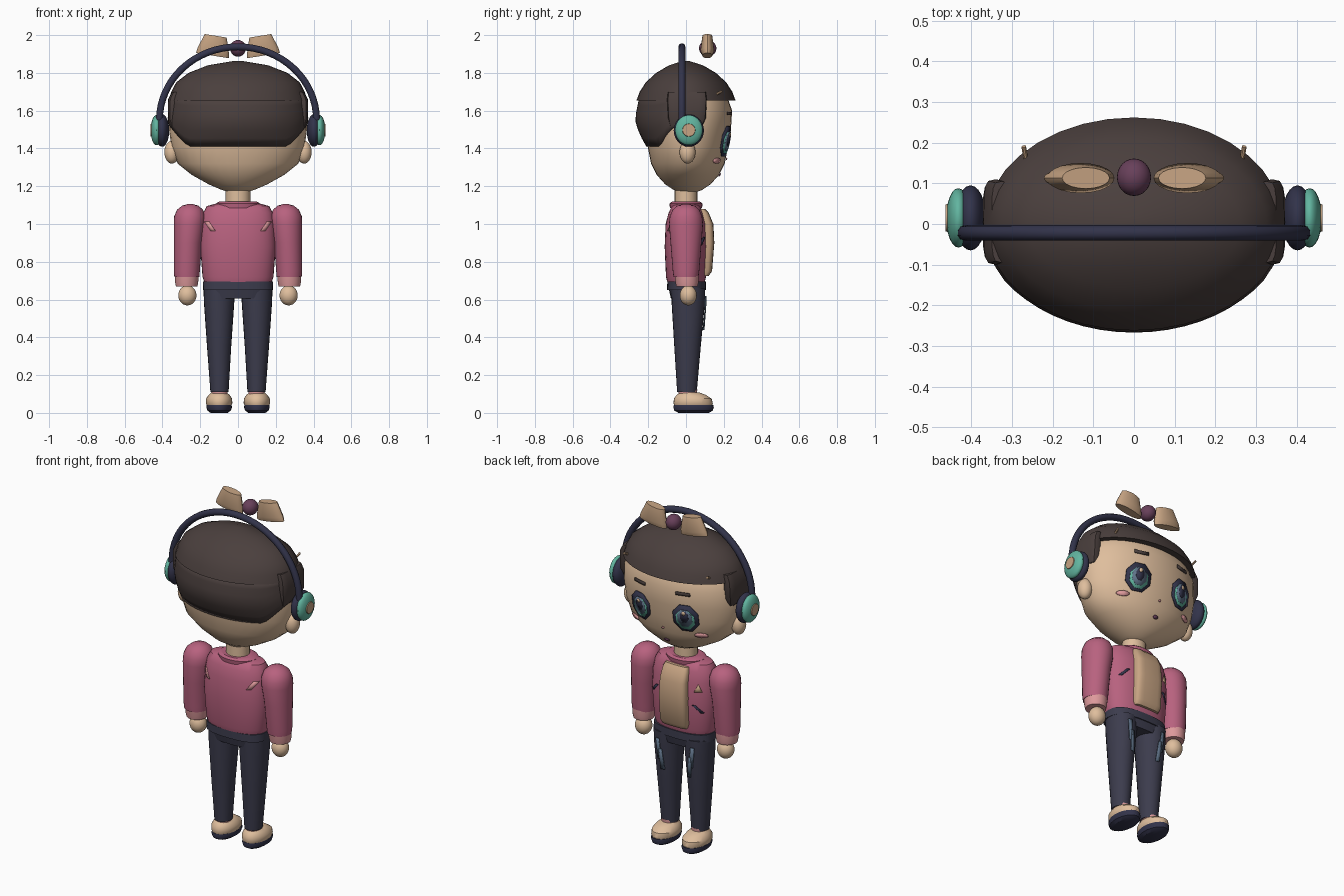
import bpy, bmesh, math
from mathutils import Vector

cube = bpy.data.objects.get("Cube")
if cube:
    bpy.data.objects.remove(cube, do_unlink=True)


def material(name, hexcode):
    lin = []
    for i in (0, 2, 4):
        c = int(hexcode[i:i + 2], 16) / 255
        lin.append(c / 12.92 if c < 0.04 else ((c + 0.055) / 1.055) ** 2.4)
    m = bpy.data.materials.new(name)
    m.use_nodes = True
    m.diffuse_color = (*lin, 1)
    m.node_tree.nodes["Principled BSDF"].inputs["Base Color"].default_value = (*lin, 1)
    return m


HAIR = material("dark brown hair", "4A3F3D")
SKIN = material("skin", "DFBE9D")
JACKET = material("rose jacket", "B8627F")
PINK = material("pale pink", "DE9A9C")
DENIM = material("navy denim", "3C3C4D")
DARK = material("dark navy", "32334A")
TEAL = material("teal", "62B5A0")
PLUM = material("plum", "68405A")
TAN = material("tan", "C7A483")
FADE = material("faded blue", "5F7288")


def finish(name, bm, mat, loc=(0, 0, 0), rot=(0, 0, 0), thick=0, offset=-1):
    me = bpy.data.meshes.new(name)
    bm.to_mesh(me)
    bm.free()
    ob = bpy.data.objects.new(name, me)
    bpy.context.collection.objects.link(ob)
    ob.location, ob.rotation_euler = loc, rot
    me.materials.append(mat)
    if thick:
        mod = ob.modifiers.new("thickness", "SOLIDIFY")
        mod.thickness, mod.offset = thick, offset
    bpy.ops.object.select_all(action="DESELECT")
    bpy.context.view_layer.objects.active = ob
    ob.select_set(True)
    bpy.ops.object.shade_smooth_by_angle(angle=math.radians(35))
    return ob


def loft(name, mat, sections, n=28, power=2, loc=(0, 0, 0), rot=(0, 0, 0)):
    """Stack (z, cx, cy, rx, ry) rings into a closed solid."""
    bm = bmesh.new()
    rings = []
    for z, cx, cy, rx, ry in sections:
        ring = []
        for i in range(n):
            a = math.tau * i / n
            c, s = math.cos(a), math.sin(a)
            x = math.copysign(abs(c) ** (2 / power), c)
            y = math.copysign(abs(s) ** (2 / power), s)
            ring.append(bm.verts.new((cx + rx * x, cy + ry * y, z)))
        rings.append(ring)
    for lo, hi in zip(rings, rings[1:]):
        for i in range(n):
            j = (i + 1) % n
            bm.faces.new((lo[i], lo[j], hi[j], hi[i]))
    bm.faces.new(rings[0][::-1])
    bm.faces.new(rings[-1])
    return finish(name, bm, mat, loc, rot)


def ball(name, mat, loc, size, u=24, v=14):
    bm = bmesh.new()
    bmesh.ops.create_uvsphere(bm, u_segments=u, v_segments=v, radius=1)
    bmesh.ops.scale(bm, vec=size, verts=bm.verts)
    return finish(name, bm, mat, loc)


def decal(name, mat, outline, surface, lift=0.005, side=1):
    """Thin plate with an (x, z) outline laid over a surface y(x, z)."""
    bm = bmesh.new()
    mid = sum((Vector(p) for p in outline), Vector((0, 0))) / len(outline)
    put = lambda p: bm.verts.new((p[0], surface(p[0], p[1]) + side * lift, p[1]))
    centre, rim = put(mid), [put(p) for p in outline]
    for a, b in zip(rim, rim[1:] + rim[:1]):
        f = bm.faces.new((centre, a, b))
        f.normal_update()
        if f.normal.y * side < 0:
            f.normal_flip()
    return finish(name, bm, mat, thick=0.006, offset=0)


def oval(cx, cz, rx, rz, n=8):
    turn = math.pi / n
    return [(cx + rx * math.cos(math.tau * i / n + turn),
             cz + rz * math.sin(math.tau * i / n + turn)) for i in range(n)]


def strip(x, z, dx, dz, w):
    """Slanted bar centred on x, z."""
    return [(x - dx - w, z - dz), (x - dx + w, z - dz), (x + dx + w, z + dz), (x + dx - w, z + dz)]


def surface_of(sections, side=1):
    def y(x, z):
        for (z0, _, _, a0, b0), (z1, c, d, a1, b1) in zip(sections, sections[1:]):
            if z0 <= z <= z1:
                t = (z - z0) / (z1 - z0)
                rx, ry = a0 + t * (a1 - a0), b0 + t * (b1 - b0)
                return d + side * ry * math.sqrt(max(0, 1 - ((x - c) / rx) ** 2))
        return 0
    return y


# Head and neck
head = [(z, 0, 0.01, rx, ry) for z, rx, ry in (
    (1.163, .03, .03), (1.18, .085, .075), (1.21, .155, .12), (1.26, .245, .165), (1.32, .32, .195),
    (1.41, .353, .213), (1.5, .365, .228), (1.6, .36, .234), (1.7, .31, .2), (1.8, .15, .1))]
loft("head", SKIN, head, 36)
loft("neck", SKIN, [(1.06, 0, 0, .065, .06), (1.2, 0, 0, .065, .06)], 20)
face = surface_of(head)

# Hair: crown, back layer and side locks
loft("hair_crown", HAIR, [(z, 0, 0, rx, ry) for z, rx, ry in (
    (1.655, .367, .262), (1.7, .353, .245), (1.75, .327, .213), (1.8, .262, .158),
    (1.84, .16, .09), (1.862, .03, .02))], 36)
bm = bmesh.new()
cols, rows = 32, 6
grid = []
for i in range(cols + 1):
    a = math.radians(-195 + 210 * i / cols)
    c, s = math.cos(a), math.sin(a)
    low = 1.41 + 0.12 * max(0, (abs(c) - 0.74) / 0.26) ** 1.3
    col = []
    for j in range(rows + 1):
        z = low + (1.67 - low) * j / rows
        inset = 0.06 * ((1.56 - z) / 0.15) ** 1.5 if z < 1.56 else 0.2 * (z - 1.56)
        col.append(bm.verts.new(((.372 - inset * 0.4) * c, (.27 - inset) * s, z)))
    grid.append(col)
for p, q in zip(grid, grid[1:]):
    for j in range(rows):
        bm.faces.new((p[j], q[j], q[j + 1], p[j + 1]))
finish("hair_back", bm, HAIR, thick=0.05)

# Face features, ears, locks and headphone cups on both sides
for s in (-1, 1):
    tag = "right" if s < 0 else "left"
    ex = 0.146 * s
    for part, mat, dz, rx, rz, lift in (
            ("eye_rim", DARK, 0, .075, .086, .006), ("eye_ring", TEAL, -.008, .054, .062, .01),
            ("iris", FADE, .002, .043, .054, .013), ("pupil", DARK, .012, .024, .036, .016),
            ("eye_glint", SKIN, .034, .01, .012, .019)):
        decal(f"{tag}_{part}", mat, oval(ex, 1.438 + dz, rx, rz), face, lift)
    decal(tag + "_brow", HAIR, strip(.14 * s, 1.585, 0, .009, .04), face, .007)
    decal(tag + "_blush", PINK, oval(.215 * s, 1.335, .033, .015, 10), face, .006)
    ball(tag + "_ear", SKIN, (.35 * s, .008, 1.38), (.04, .042, .06))
    loft(tag + "_side_lock", HAIR, [(1.515, .335 * s, 0, .025, .085), (1.56, .342 * s, .005, .03, .1),
                                    (1.66, .34 * s, .005, .03, .105), (1.7, .325 * s, .005, .025, .1)], 16, 4)
    loft(tag + "_hair_pin", TAN, [(-.04, 0, 0, .006, .007), (.04, 0, 0, .006, .007)], 8,
         loc=(.265 * s, .155, 1.685), rot=(-1.1, .35 * s, 0))
    ball(tag + "_ear_cushion", DARK, (.402 * s, .015, 1.495), (.038, .08, .086))
    ball(tag + "_ear_cup", TEAL, (.432 * s, .015, 1.497), (.03, .073, .08))
    loft(tag + "_cup_disc", TAN, [(-.006, 0, 0, .037, .037), (.006, 0, 0, .033, .033)], 20,
         loc=(.457 * s, .015, 1.497), rot=(0, s * math.pi / 2, 0))
    # Bow loop
    loft(tag + "_bow_loop", TAN, [(-.052, 0, 0, .088, .026), (-.025, 0, 0, .084, .037),
                                  (.054, 0, 0, .059, .026)], 20,
         loc=(.127 * s, .113, 1.943), rot=(0, -.16 * s, 0))
decal("nose", PINK, oval(0, 1.345, .007, .006), face)
decal("mouth", PLUM, oval(0, 1.26, .016, .009), face)
ball("bow_knot", PLUM, (0, .115, 1.93), (.042, .046, .044))

# Headphone band
curve = bpy.data.curves.new("headband", "CURVE")
curve.dimensions, curve.bevel_depth, curve.bevel_resolution = "3D", .019, 3
curve.use_fill_caps = True
spline = curve.splines.new("POLY")
spline.points.add(32)
for i, p in enumerate(spline.points):
    a = math.pi * i / 32
    p.co = (.416 * math.cos(a), -.022, 1.55 + .388 * math.sin(a), 1)
curve.materials.append(DARK)
bpy.context.collection.objects.link(bpy.data.objects.new("headband", curve))

# Jacket body, collar and shirt panel
torso = [(z, 0, 0, rx, ry) for z, rx, ry in (
    (.69, .178, .098), (.72, .188, .106), (.88, .2, .113), (1, .195, .108),
    (1.06, .184, .092), (1.095, .165, .075), (1.107, .12, .06))]
loft("jacket_body", JACKET, torso, 36, 2.3)
loft("collar", JACKET, [(1.085, 0, 0, .115, .085), (1.108, 0, 0, .118, .088),
                        (1.118, 0, 0, .1, .075)], 28)
loft("shirt_panel", TAN, [(.725, 0, .09, .08, .03), (.75, 0, .095, .088, .043), (.9, 0, .098, .088, .052),
                          (1.0, 0, .095, .085, .05), (1.06, 0, .08, .08, .04), (1.08, 0, .075, .072, .025)], 24, 4)
front, back = surface_of(torso), surface_of(torso, -1)
for s in (-1, 1):
    tag = "right" if s < 0 else "left"
    decal(tag + "_pocket", DARK, strip(.14 * s, .88 + .03 * s, -.02 * s, .022, .008), front, .009)
    decal(tag + "_back_mark", PINK, strip(.148 * s, .988, .016 * s, .024, .012), back, .009, -1)
decal("badge", TAN, [(-.16, .95), (-.12, .95), (-.14, .995)], front, .01)

# Hips and belt
loft("hips", DENIM, [(.605, 0, .005, .17, .085), (.66, 0, .005, .18, .097)], 28, 2.6)
loft("waistband", DENIM, [(.65, 0, .003, .186, .103), (.695, 0, .003, .184, .102)], 28, 2.6)

# Arms, hands, legs and shoes
for s in (-1, 1):
    tag = "right" if s < 0 else "left"
    loft(tag + "_sleeve", JACKET, [(z, cx * s, 0, rx, ry) for z, cx, rx, ry in (
        (.72, .271, .066, .066), (.75, .271, .069, .07), (.9, .265, .074, .082), (1, .257, .083, .09),
        (1.04, .255, .083, .086), (1.075, .254, .069, .071), (1.097, .253, .043, .045), (1.106, .252, .012, .012))])
    loft(tag + "_cuff", PINK, [(.668, .272 * s, .005, .056, .056), (.69, .272 * s, .005, .061, .061),
                               (.73, .271 * s, .003, .064, .064)])
    ball(tag + "_hand", SKIN, (.268 * s, .012, .622), (.048, .045, .053))
    leg = [(.11, .098 * s, .005, .048, .052), (.35, .1 * s, .008, .064, .07), (.58, .1 * s, .012, .08, .088),
           (.66, .1 * s, .012, .083, .09)]
    loft(tag + "_leg", DENIM, leg, 24)
    denim_front = surface_of(leg)
    for k, (x, z, h) in enumerate(((.108, .56, .06), (.092, .5, .06))):
        decal(f"{tag}_fade_{k}", FADE, strip(x * s, z, .006 * s, h, .011), denim_front, .006)
    loft(tag + "_sock", PINK, [(.08, .098 * s, .01, .043, .047), (.125, .098 * s, .01, .043, .05)], 20)
    loft(tag + "_shoe", SKIN, [(.035, .1 * s, .038, .062, .098), (.05, .1 * s, .038, .07, .104),
                               (.075, .1 * s, .036, .069, .1), (.095, .1 * s, .028, .056, .078),
                               (.108, .1 * s, .02, .04, .05)])
    loft(tag + "_sole", DARK, [(0, .1 * s, .04, .045, .08), (.012, .1 * s, .04, .062, .102),
                               (.03, .1 * s, .04, .068, .107), (.042, .1 * s, .04, .066, .104)])
